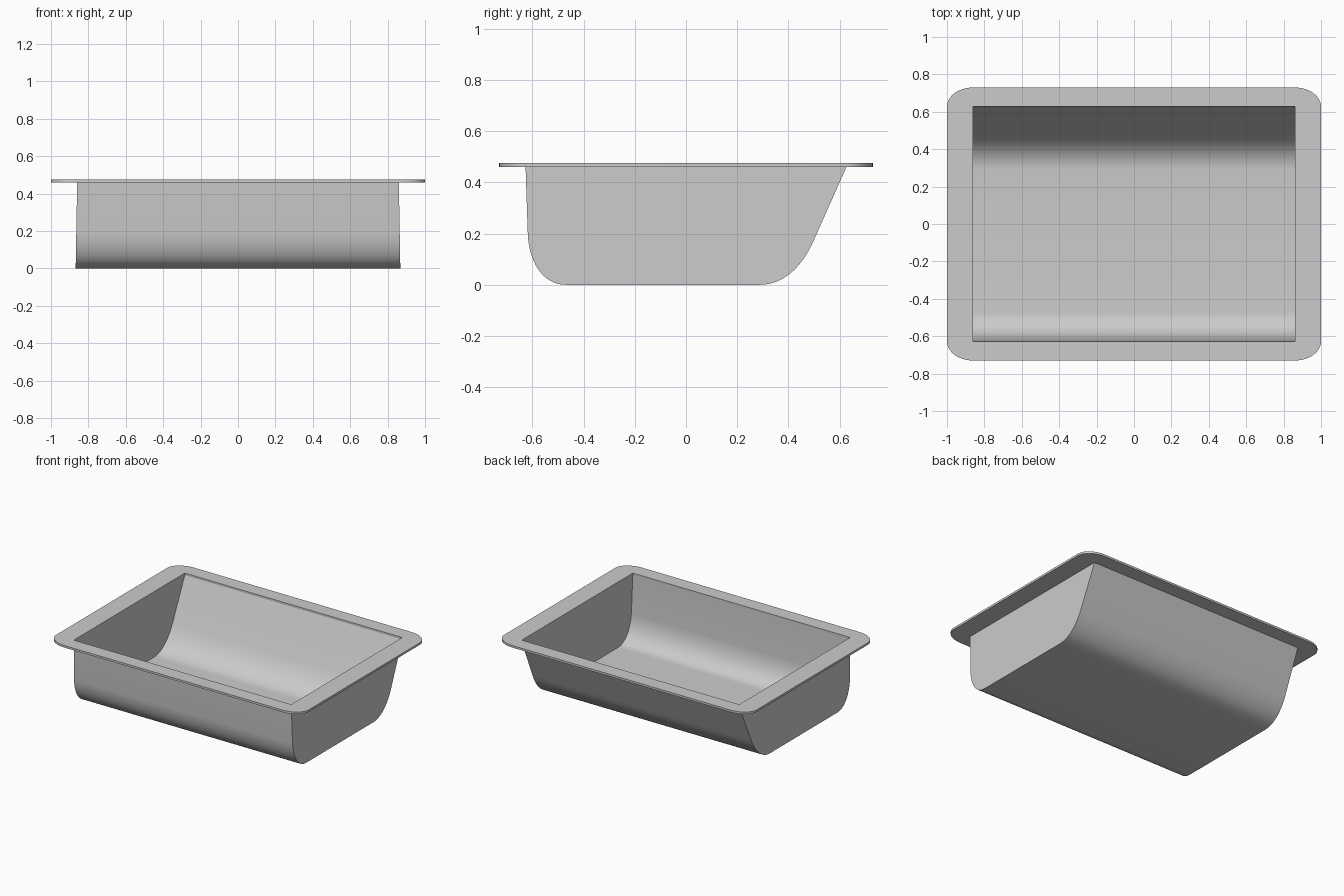
import bpy, bmesh, math
from mathutils import Vector
from mathutils.geometry import interpolate_bezier

if "Cube" in bpy.data.objects:
    bpy.data.objects.remove(bpy.data.objects["Cube"])

HX, HY = 0.86, 0.627      # opening half sizes
OX, OY = 1.0, 0.73        # rim half sizes
Z0, Z1 = 0.46, 0.475      # rim underside and top


def finish(bm, name, recalc=True):
    if recalc:
        bmesh.ops.recalc_face_normals(bm, faces=bm.faces)
    mesh = bpy.data.meshes.new(name)
    bm.to_mesh(mesh)
    bm.free()
    ob = bpy.data.objects.new(name, mesh)
    bpy.context.collection.objects.link(ob)
    bpy.ops.object.select_all(action='DESELECT')
    ob.select_set(True)
    bpy.context.view_layer.objects.active = ob
    bpy.ops.object.shade_smooth_by_angle(angle=math.radians(25))
    return ob


def bezier(pts, n=16):
    return interpolate_bezier(*[Vector((0, y, z)) for y, z in pts], n)


# Basin: thin sheet swept along x, closed by flat end walls
front = bezier([(-0.618, 0.19), (-0.61, 0.08), (-0.555, 0), (-0.47, 0)])
back = bezier([(0.29, 0), (0.38, 0), (0.455, 0.07), (0.50, 0.175)])
profile = [Vector((0, -HY, Z0))] + front + back + [Vector((0, HY, Z0))]
bm = bmesh.new()
sides = []
for s in (-1, 1):
    sides.append([bm.verts.new((s * (0.868 - 0.008 * p.z / Z0), p.y, p.z)) for p in profile])
left, right = sides
for i in range(len(profile) - 1):
    bm.faces.new((left[i], left[i + 1], right[i + 1], right[i]))
bm.faces.new(left)
bm.faces.new(right)
finish(bm, "basin")

# Rim: flat flange with rounded outer corners and a square opening
N = 12
outer, inner = [], []
for c, (sx, sy) in enumerate(((1, 1), (-1, 1), (-1, -1), (1, -1))):
    for k in range(N + 1):
        a = math.radians(90) * (c + k / N)
        outer.append((sx * HX + (OX - HX) * math.cos(a), sy * HY + (OY - HY) * math.sin(a)))
        inner.append((sx * HX, sy * HY))
bm = bmesh.new()
loops = [[bm.verts.new((x, y, z)) for x, y in pts]
         for pts, z in ((outer, Z0), (outer, Z1), (inner, Z1), (inner, Z0))]
count = len(outer)
for j in range(4):
    A, B = loops[j], loops[(j + 1) % 4]
    for i in range(count):
        n = (i + 1) % count
        bm.faces.new((A[i], A[n], B[n], B[i]))
bmesh.ops.remove_doubles(bm, verts=bm.verts, dist=1e-5)
finish(bm, "rim")
